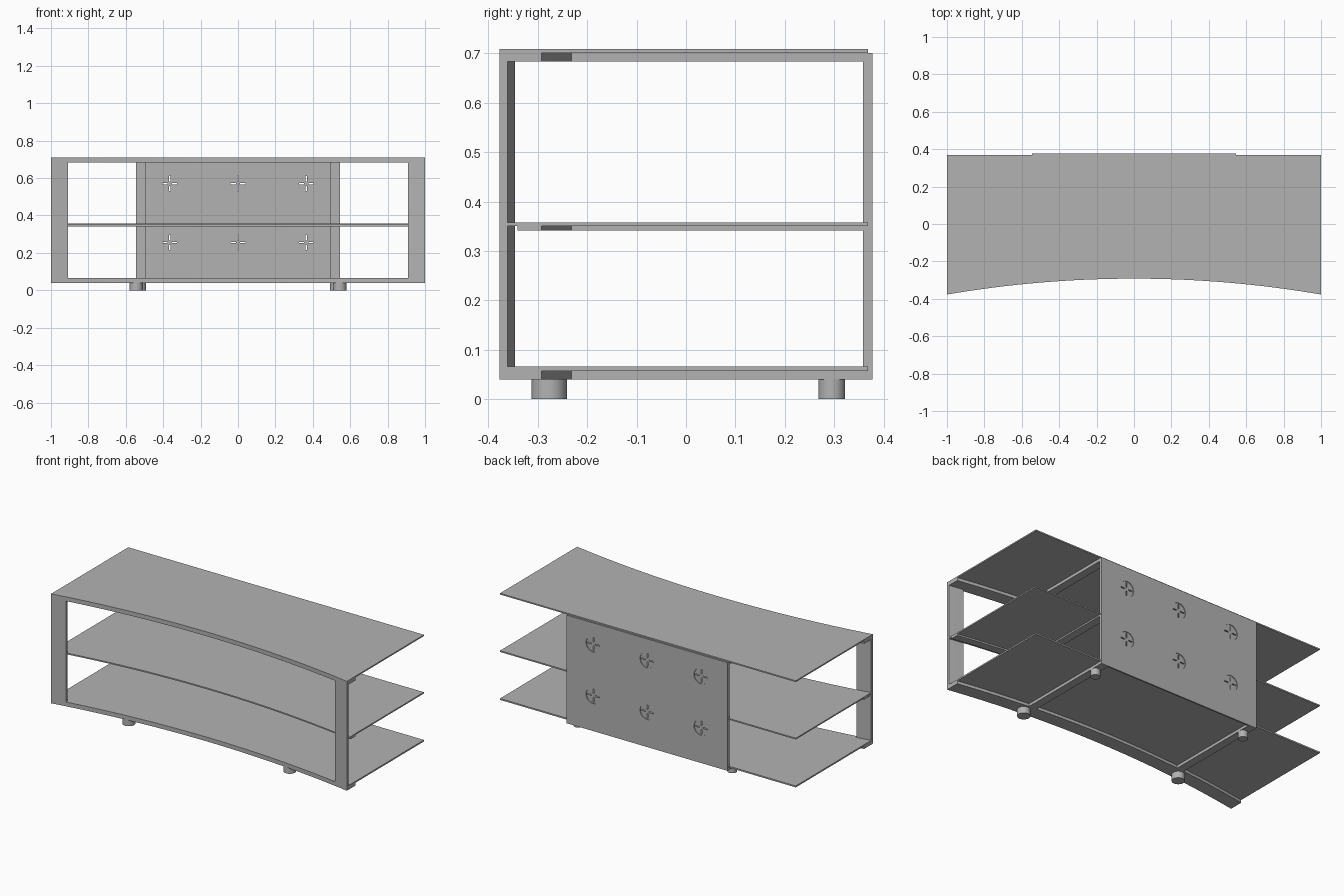
import bpy, bmesh, math
from mathutils import Matrix, Vector

cube = bpy.data.objects.get("Cube")
if cube:
    bpy.data.objects.remove(cube, do_unlink=True)

GREY = (0.45, 0.45, 0.45, 1)
mat = bpy.data.materials.new("satin_grey")
mat.use_nodes = True
mat.diffuse_color = GREY
mat.node_tree.nodes["Principled BSDF"].inputs["Base Color"].default_value = GREY

BACK = 0.368
SAG, EDGE = 0.085, -0.377
RADIUS = (1 + SAG * SAG) / (2 * SAG)


def front_y(x):
    """Concave front edge as a circular arc."""
    return EDGE + SAG - RADIUS + math.sqrt(RADIUS * RADIUS - x * x)


def arc(x0, x1, offset, n=32):
    xs = [x0 + (x1 - x0) * i / n for i in range(n + 1)]
    return [(x, front_y(x) + offset) for x in xs]


def finish(name, bm):
    bmesh.ops.recalc_face_normals(bm, faces=bm.faces)
    mesh = bpy.data.meshes.new(name)
    bm.to_mesh(mesh)
    bm.free()
    mesh.materials.append(mat)
    ob = bpy.data.objects.new(name, mesh)
    bpy.context.collection.objects.link(ob)
    return ob


def slab(name, outline, z0, z1):
    """Extrude a plan outline from z0 to z1."""
    bm = bmesh.new()
    face = bm.faces.new([bm.verts.new((x, y, z0)) for x, y in outline])
    ext = bmesh.ops.extrude_face_region(bm, geom=[face])
    verts = [v for v in ext["geom"] if isinstance(v, bmesh.types.BMVert)]
    bmesh.ops.translate(bm, verts=verts, vec=(0, 0, z1 - z0))
    return finish(name, bm)


def band(name, x0, x1, near, far, z0, z1, n=32):
    """Curved bar between two offsets of the front arc."""
    return slab(name, arc(x0, x1, near, n) + arc(x0, x1, far, n)[::-1], z0, z1)


def box(name, x0, x1, y0, y1, z0, z1):
    return slab(name, [(x0, y0), (x1, y0), (x1, y1), (x0, y1)], z0, z1)


def cylinder(name, centre, radius, depth, rot=Matrix()):
    bm = bmesh.new()
    bmesh.ops.create_cone(bm, cap_ends=True, segments=32, radius1=radius,
                          radius2=radius, depth=depth,
                          matrix=Matrix.Translation(Vector(centre)) @ rot)
    return finish(name, bm)


# Curved front frame
THICK = 0.016
band("frame_top", -1, 1, 0, THICK, 0.683, 0.709)
band("frame_bottom", -1, 1, 0, THICK, 0.04, 0.066)
band("frame_stile_left", 0.91, 1, 0, THICK, 0.066, 0.683, 6)
band("frame_stile_right", -1, -0.91, 0, THICK, 0.066, 0.683, 6)

# Shelves with a curved front rail and two side rails beneath each
for label, z0, z1, low, near in (("top", 0.701, 0.709, 0.683, THICK),
                                 ("middle", 0.35, 0.358, 0.341, 0.036),
                                 ("bottom", 0.057, 0.066, 0.04, THICK)):
    slab(label + "_shelf", arc(-1, 1, THICK) + [(1, BACK), (-1, BACK)], z0, z1)
    band(label + "_front_rail", -1, 1, near, SAG, low, z0)
    for side, s in (("left", 1), ("right", -1)):
        xa, xb = sorted((s * 0.495, s * 0.545))
        outline = arc(xa, xb, SAG, 4) + [(xb, BACK), (xa, BACK)]
        slab(f"{label}_{side}_side_rail", outline, low, z0)

# Back panel with vertical battens
panel = box("back_panel", -0.545, 0.545, BACK, 0.377, 0.04, 0.701)
for side, s in (("left", 1), ("right", -1)):
    xa, xb = sorted((s * 0.495, s * 0.545))
    box(side + "_back_batten", xa, xb, 0.358, BACK, 0.066, 0.683)

# Cable ports: round recesses with crossed slits cut through the panel
turn = Matrix.Rotation(math.pi / 2, 4, "X")
cutters = []
for x in (-0.365, 0, 0.365):
    for z in (0.255, 0.57):
        cutters.append(cylinder("port_cutter", (x, 0.379, z), 0.047, 0.012, turn))
        for dx, dz in ((1, 0), (-1, 0), (0, 1), (0, -1)):
            cx, cz = x + dx * 0.026, z + dz * 0.026
            hx, hz = (0.014, 0.003) if dx else (0.003, 0.014)
            cutters.append(box("slit_cutter", cx - hx, cx + hx, 0.35, 0.39,
                               cz - hz, cz + hz))
group = bpy.data.collections.new("port_cutters")
bpy.context.scene.collection.children.link(group)
for c in cutters:
    bpy.context.collection.objects.unlink(c)
    group.objects.link(c)
    c.hide_render = True
    c.hide_viewport = True
mod = panel.modifiers.new("ports", "BOOLEAN")
mod.operand_type = "COLLECTION"
mod.collection = group
mod.solver = "EXACT"

# Feet
for side, s in (("left", 1), ("right", -1)):
    for name, x, y, r in (("front", 0.544, -0.277, 0.036), ("back", 0.52, 0.295, 0.027)):
        # back feet reach the shelf underside
        top = 0.04 if name == "front" else 0.041
        foot = cylinder(f"{name}_{side}_foot", (s * x, y, top / 2), r, top)
        for p in foot.data.polygons:
            p.use_smooth = abs(p.normal.z) < 0.5
